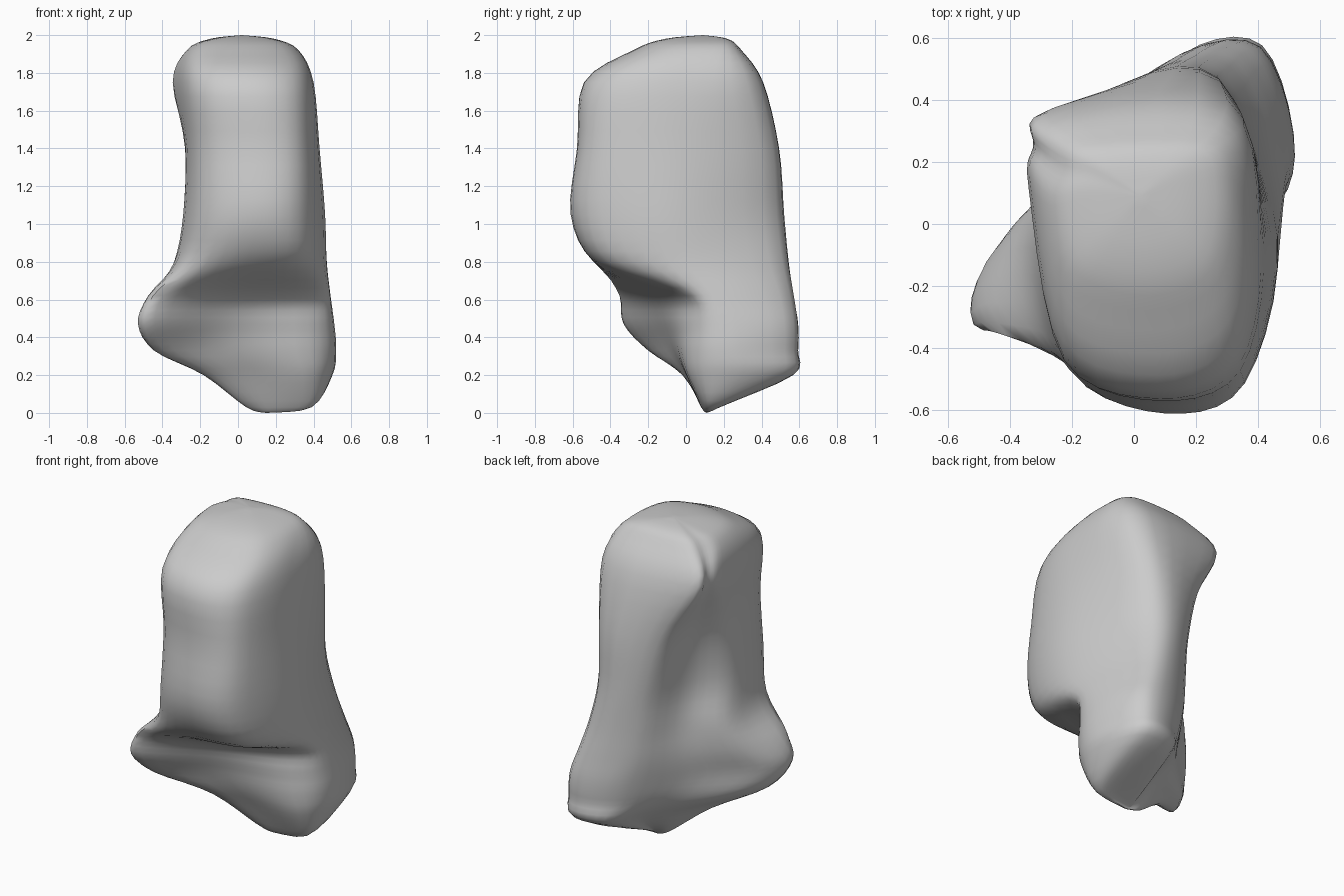
import bpy, bmesh, math
from mathutils import Vector

old = bpy.data.objects.get("Cube")
if old:
    bpy.data.objects.remove(old, do_unlink=True)

# Cross-sections from bottom to top: height, then seven outline points
# (front -x, front middle, front +x, +x side, back +x, back -x, -x side)
SECTIONS = [
    (.03, (.05, .1), (.15, .08), (.35, .1), (.39, .14), (.35, .18), (.15, .16), (.06, .13)),
    (.2, (-.18, -.01), (.05, 0), (.4, .03), (.5, .24), (.41, .54), (.18, .53), (-.08, .14)),
    (.33, (-.43, -.2), (-.1, -.08), (.38, 0), (.52, .22), (.41, .57), (.14, .53), (-.36, -.02)),
    (.47, (-.49, -.33), (-.1, -.14), (.37, 0), (.51, .2), (.4, .57), (.1, .52), (-.48, -.13)),
    (.62, (-.45, -.35), (-.05, -.21), (.37, -.03), (.49, .15), (.35, .55), (.05, .49), (-.41, -.04)),
    (.8, (-.27, -.41), (.05, -.49), (.36, -.41), (.47, 0), (.31, .51), (.02, .47), (-.33, 0)),
    (1.05, (-.2, -.48), (.1, -.61), (.36, -.51), (.46, -.05), (.27, .48), (-.02, .45), (-.29, -.07)),
    (1.4, (-.2, -.45), (.08, -.575), (.35, -.49), (.43, -.05), (.28, .46), (-.11, .42), (-.28, -.05)),
    (1.75, (-.23, -.42), (.08, -.54), (.33, -.43), (.4, -.05), (.3, .38), (-.28, .36), (-.34, .11)),
    (1.92, (-.2, -.2), (.05, -.28), (.27, -.19), (.32, .1), (.24, .28), (-.18, .27), (-.27, .06)),
]
AROUND, UP = 5, 4


def spline(a, b, c, d, t):
    """Smooth curve from b to c."""
    return (b * 2 + (c - a) * t + (a * 2 - b * 5 + c * 4 - d) * t * t
            + (b * 3 - a - c * 3 + d) * t ** 3) / 2


def smooth_ring(section):
    z, *outline = section
    pts = [Vector((x, y, z)) for x, y in outline]
    # Inner side: hollow low down, full near the top
    mid = sum(pts, Vector()) / len(pts)
    pts.insert(6, ((pts[5] + pts[6]) / 2).lerp(mid, .1 * (1.3 - z)))
    n = len(pts)
    return [spline(*(pts[(i + k) % n] for k in (-1, 0, 1, 2)), j / AROUND)
            for i in range(n) for j in range(AROUND)]


def shrunk(ring, factor, centre, z):
    centre = Vector(centre)
    return [Vector((*centre.lerp(p.xy, factor), z)) for p in ring]


# Rounded caps at both ends
rings = [smooth_ring(s) for s in SECTIONS]
rings = ([shrunk(rings[0], 0, (.15, .11), 0)] + rings
         + [shrunk(rings[-1], .58, (.02, .12), 1.98),
            shrunk(rings[-1], 0, (.02, .09), 2)])

# Smooth loft through the sections
loft = []
last = len(rings) - 1
for i in range(last):
    four = [rings[min(max(i + k, 0), last)] for k in (-1, 0, 1, 2)]
    for j in range(UP):
        loft.append([spline(*p, j / UP) for p in zip(*four)])
loft.append(rings[-1])

bm = bmesh.new()
rows = [[bm.verts.new(p) for p in ring] for ring in loft]
for low, high in zip(rows, rows[1:]):
    for k in range(len(low)):
        m = (k + 1) % len(low)
        bm.faces.new((low[k], low[m], high[m], high[k]))
bmesh.ops.remove_doubles(bm, verts=bm.verts, dist=.0005)
bmesh.ops.recalc_face_normals(bm, faces=bm.faces)
mesh = bpy.data.meshes.new("bone_body")
bm.to_mesh(mesh)
bm.free()
body = bpy.data.objects.new("bone_body", mesh)
bpy.context.collection.objects.link(body)

# Plain grey surface
grey = bpy.data.materials.new("plain grey")
grey.use_nodes = True
grey.diffuse_color = (.6, .6, .6, 1)
grey.node_tree.nodes["Principled BSDF"].inputs["Base Color"].default_value = (.6, .6, .6, 1)
mesh.materials.append(grey)

bpy.context.view_layer.objects.active = body
body.select_set(True)
bpy.ops.object.shade_smooth_by_angle(angle=math.radians(60))
